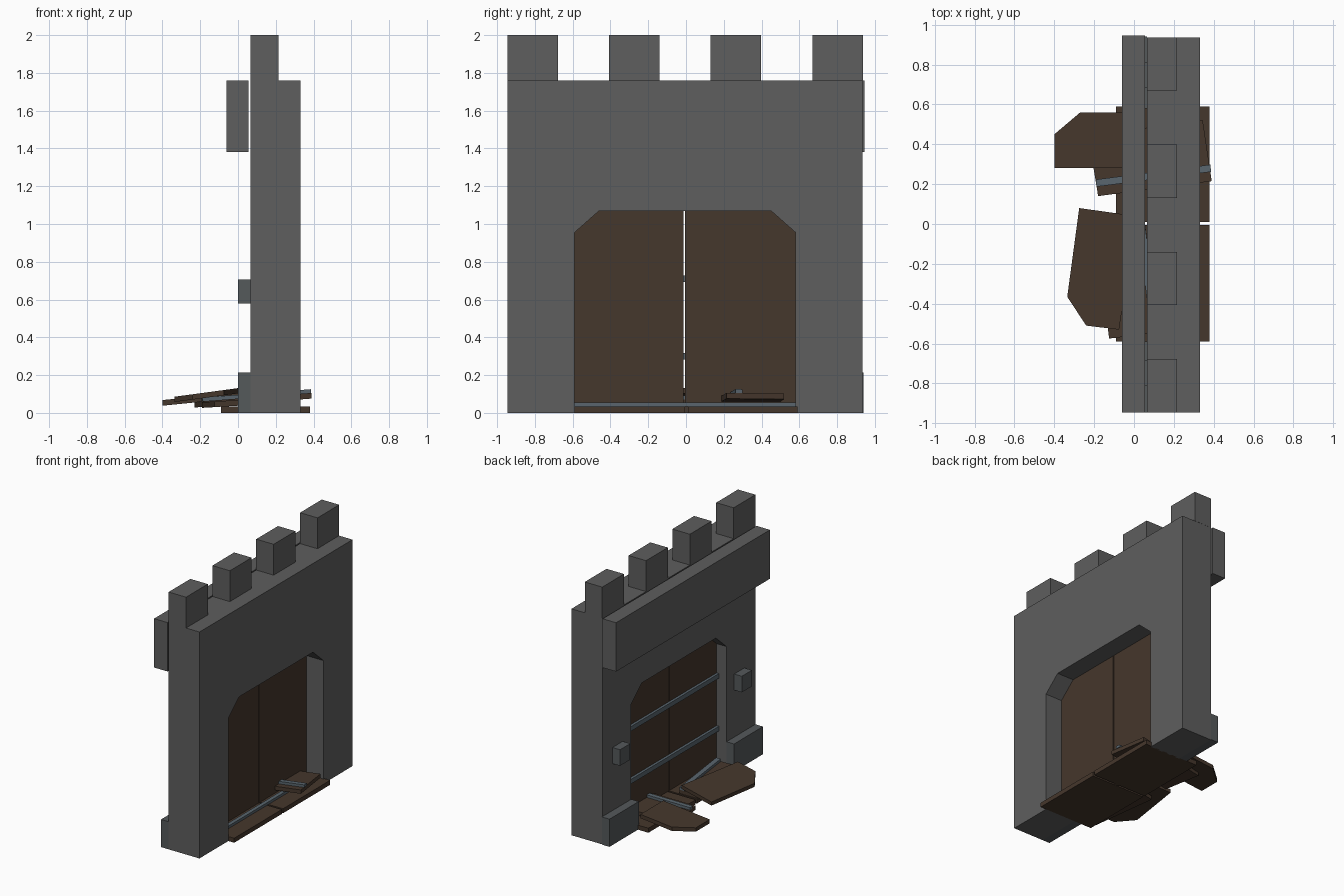
import bpy, bmesh
from mathutils import Vector

if "Cube" in bpy.data.objects:
    bpy.data.objects.remove(bpy.data.objects["Cube"])


def material(name, rgb):
    m = bpy.data.materials.new(name)
    m.diffuse_color = (*rgb, 1)
    m.use_nodes = True
    m.node_tree.nodes["Principled BSDF"].inputs["Base Color"].default_value = m.diffuse_color
    return m


STONE = material("stone", (0.112, 0.112, 0.112))
SLATE = material("slate", (0.09, 0.10, 0.105))
WOOD = material("wood", (0.06, 0.038, 0.025))
IRON = material("iron", (0.10, 0.13, 0.155))


def prism(name, points, offset, mat):
    """Extrude a flat or tilted polygon by an offset vector."""
    bm = bmesh.new()
    face = bm.faces.new([bm.verts.new(p) for p in points])
    new = bmesh.ops.extrude_face_region(bm, geom=[face])["geom"]
    verts = [g for g in new if isinstance(g, bmesh.types.BMVert)]
    bmesh.ops.translate(bm, verts=verts, vec=Vector(offset))
    bmesh.ops.recalc_face_normals(bm, faces=bm.faces)
    mesh = bpy.data.meshes.new(name)
    bm.to_mesh(mesh)
    bm.free()
    mesh.materials.append(mat)
    ob = bpy.data.objects.new(name, mesh)
    bpy.context.collection.objects.link(ob)
    return ob


def box(name, x, y, z, mat):
    pts = [(x[0], y[0], z[0]), (x[1], y[0], z[0]), (x[1], y[1], z[0]), (x[0], y[1], z[0])]
    return prism(name, pts, (0, 0, z[1] - z[0]), mat)


def upright(name, profile, x, mat):
    """Profile in y, z extruded along x."""
    return prism(name, [(x[0], y, z) for y, z in profile], (x[1] - x[0], 0, 0), mat)


def slab(name, outline, z0, slope, thick, mat):
    """Outline in x, y laid on a plane that rises along x."""
    return prism(name, [(x, y, z0 + slope * x) for x, y in outline], (0, 0, thick), mat)


def strap(name, a, b, width, z0, slope, thick=0.02):
    a, b = Vector(a), Vector(b)
    n = (b - a).orthogonal().normalized() * width / 2
    slab(name, [tuple(p) for p in (a + n, b + n, b - n, a - n)], z0, slope, thick, IRON)


# wall with chamfered doorway
wall_x = (0.065, 0.33)
arch = [(-0.59, 0), (-0.59, 0.955), (-0.46, 1.07), (0.45, 1.07), (0.58, 0.955), (0.58, 0)]
upright("gate_wall", [(0.935, 0), (0.935, 1.76), (-0.945, 1.76), (-0.945, 0)] + arch, wall_x, STONE)

# battlements
for i in range(4):
    y = -0.945 + i * 0.538
    box(f"merlon_{i + 1}", (0.065, 0.215), (y, y + 0.267), (1.76, 2.0), STONE)

# overhanging walkway block
box("rear_beam", (-0.06, 0.055), (-0.945, 0.945), (1.38, 1.76), STONE)

# stone footings and bar brackets either side of the doorway
for side, s, foot in (("left", 1, (0.58, 0.94)), ("right", -1, (0.59, 0.945))):
    box(f"{side}_footing", (0, 0.065), sorted(s * v for v in foot), (0, 0.215), SLATE)
    box(f"{side}_bracket", (0, 0.065), sorted((s * 0.685, s * 0.81)), (0.58, 0.705), SLATE)

# standing door leaves with iron bands
door_x = (0.15, 0.185)
upright("door_leaf_right", arch[:3] + [(-0.012, 1.07), (-0.012, 0)], door_x, WOOD)
upright("door_leaf_left", [(-0.004, 0), (-0.004, 1.07)] + arch[3:], door_x, WOOD)
for i, z in enumerate((0.30, 0.71)):
    box(f"door_band_{i + 1}", (0.13, 0.15), (-0.59, 0.58), (z - 0.018, z + 0.018), IRON)

# fallen leaves lying on the ground with an iron band
box("floor_leaf_right", (-0.09, 0.38), (-0.59, -0.005), (0, 0.035), WOOD)
box("floor_leaf_left", (-0.09, 0.38), (0.01, 0.59), (0, 0.035), WOOD)
box("floor_band", (0.225, 0.255), (-0.59, 0.58), (0.035, 0.055), IRON)

# broken corner fragments
slab("broken_corner_left", [(-0.4, 0.28), (-0.4, 0.45), (-0.27, 0.56), (0.0, 0.56), (0.0, 0.28)],
     0.078, 0.1, 0.03, WOOD)
slab("broken_corner_right", [(-0.275, 0.08), (-0.335, -0.365), (-0.24, -0.51), (-0.075, -0.53), (0.01, 0.04)],
     0.103, 0.135, 0.028, WOOD)

# broken panels with their straps
slab("broken_panel_left", [(-0.18, 0.14), (0.39, 0.215), (0.345, 0.52), (-0.23, 0.445)],
     0.046, 0.076, 0.03, WOOD)
strap("broken_strap_left", (-0.19, 0.205), (0.385, 0.28), 0.036, 0.076, 0.076)
slab("broken_panel_right", [(-0.125, -0.575), (0.122, -0.545), (0.056, 0.0), (-0.191, -0.03)],
     0.038, 0.06, 0.03, WOOD)
strap("broken_strap_right", (0.103, -0.545), (0.037, 0.0), 0.036, 0.068, 0.06)
